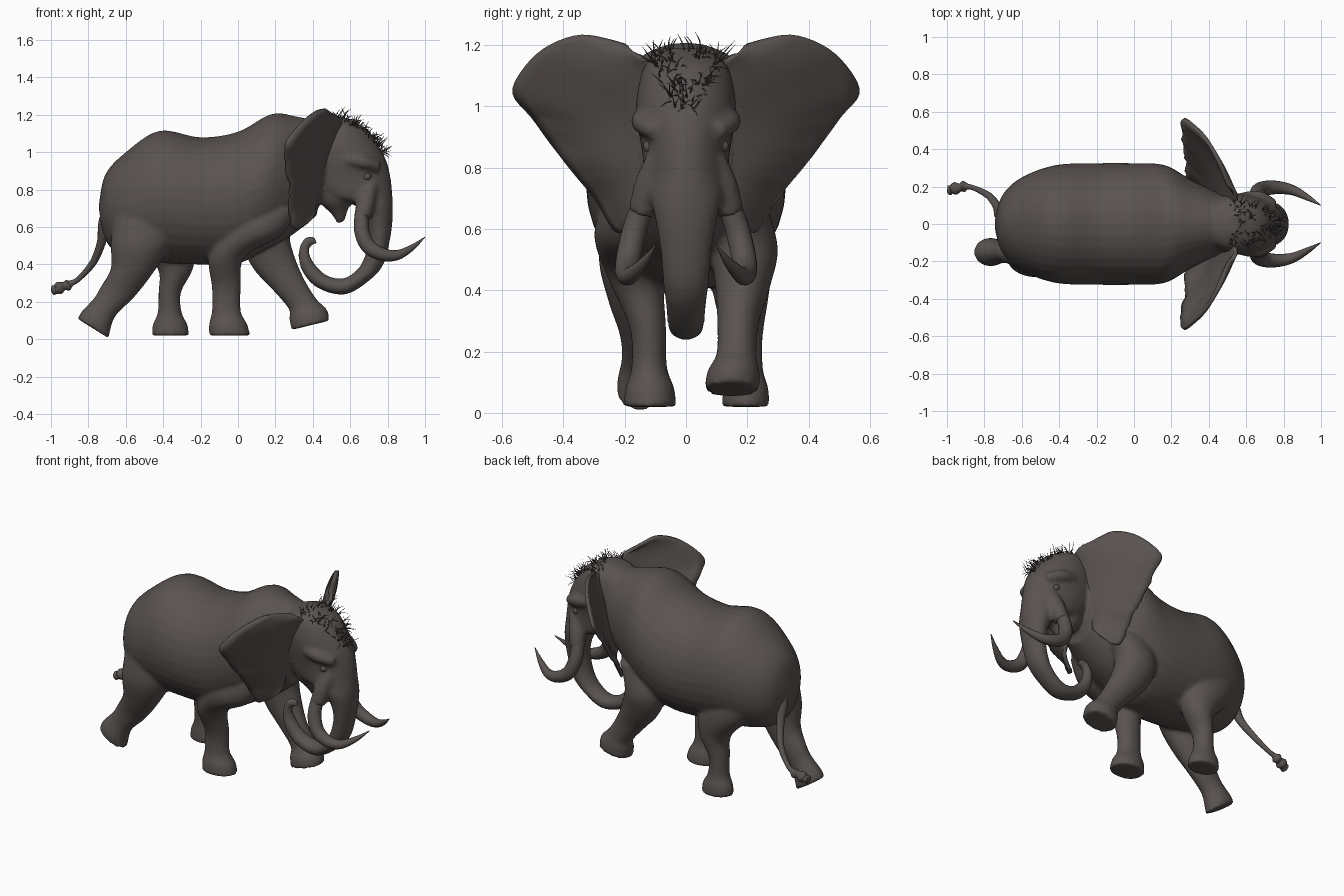
import bpy, bmesh, math, random
from math import sin, cos, pi
from mathutils import Vector
from mathutils.bvhtree import BVHTree

random.seed(4)
if "Cube" in bpy.data.objects:
    bpy.data.objects.remove(bpy.data.objects["Cube"], do_unlink=True)

hide = bpy.data.materials.new("dark_brown_hide")
hide.use_nodes = True
hide.diffuse_color = (0.1, 0.086, 0.08, 1)
hide.node_tree.nodes["Principled BSDF"].inputs["Base Color"].default_value = hide.diffuse_color
hide.node_tree.nodes["Principled BSDF"].inputs["Roughness"].default_value = 0.8


def refine(rows, steps):
    """Catmull-Rom interpolation between rows of numbers."""
    out = []
    for i in range(len(rows) - 1):
        before, start = rows[max(i - 1, 0)], rows[i]
        end, after = rows[i + 1], rows[min(i + 2, len(rows) - 1)]
        for s in range(steps):
            t = s / steps
            out.append([b + t / 2 * (c - a + t * (2*a - 5*b + 4*c - d + t * (3*(b - c) + d - a)))
                        for a, b, c, d in zip(before, start, end, after)])
    return out + [list(rows[-1])]


def skin(bm, rings, sides):
    """Closed loft through rings given as (centre, axis, other axis)."""
    loops = []
    for centre, a, b in rings:
        loops.append([bm.verts.new(centre + a * cos(2*pi*k / sides) + b * sin(2*pi*k / sides))
                      for k in range(sides)])
    for low, high in zip(loops, loops[1:]):
        for k in range(sides):
            n = (k + 1) % sides
            bm.faces.new((low[k], low[n], high[n], high[k]))
    bm.faces.new(loops[0][::-1])
    bm.faces.new(loops[-1])


def profile(bm, rows, sides=32, steps=6):
    """Loft from side-profile edge pairs: x1, z1, x2, z2, y centre, half width."""
    rings = []
    for x1, z1, x2, z2, y, w in refine(rows, steps):
        p, q = Vector((x1, y, z1)), Vector((x2, y, z2))
        rings.append(((p + q) / 2, (q - p) / 2, Vector((0, w, 0))))
    skin(bm, rings, sides)


def tube(bm, rows, sides=16, steps=6):
    """Tapered tube through x, y, z, radius rows."""
    rows = refine(rows, steps)
    points = [Vector(r[:3]) for r in rows]
    rings = []
    for i, p in enumerate(points):
        along = (points[min(i + 1, len(points) - 1)] - points[max(i - 1, 0)]).normalized()
        a = along.cross(Vector((0, 1, 0))).normalized()
        rings.append((p, a * rows[i][3], a.cross(along) * rows[i][3]))
    skin(bm, rings, sides)


def finish(name, bm):
    bmesh.ops.recalc_face_normals(bm, faces=bm.faces[:])
    mesh = bpy.data.meshes.new(name)
    bm.to_mesh(mesh)
    bm.free()
    mesh.materials.append(hide)
    mesh.polygons.foreach_set("use_smooth", [True] * len(mesh.polygons))
    obj = bpy.data.objects.new(name, mesh)
    bpy.context.collection.objects.link(obj)
    return obj


def centred(rows):
    return [r[:4] + (0, r[4]) for r in rows]


# Torso, rump to neck
body = bmesh.new()
profile(body, centred([
    (-.745, .71, -.73, .6, .05), (-.71, .88, -.69, .5, .16), (-.6, 1, -.6, .44, .25),
    (-.42, 1.115, -.42, .41, .315), (-.2, 1.08, -.2, .4, .325), (0, 1.11, 0, .405, .325),
    (.18, 1.205, .15, .48, .315), (.32, 1.19, .28, .55, .24), (.5, 1.15, .42, .66, .16)]))

# Head flowing into the curled trunk
profile(body, centred([
    (.5, 1.19, .56, 1.19, .05), (.4, 1.15, .68, 1.13, .13), (.34, 1.05, .755, 1.03, .16),
    (.34, .95, .795, .95, .16), (.35, .86, .815, .87, .145), (.44, .76, .825, .78, .135),
    (.62, .72, .828, .7, .12), (.68, .64, .825, .62, .1), (.7, .55, .812, .53, .085),
    (.68, .45, .782, .41, .075), (.64, .375, .715, .325, .066), (.56, .325, .575, .24, .058),
    (.47, .345, .425, .275, .05), (.405, .41, .34, .37, .04), (.38, .47, .325, .475, .03),
    (.395, .505, .36, .545, .025), (.425, .505, .41, .55, .02)]))

# Lower jaw
profile(body, centred([
    (.4, .82, .66, .82, .12), (.44, .73, .62, .75, .1),
    (.5, .67, .59, .7, .06), (.53, .62, .57, .63, .025)]))

# Planted front leg
profile(body, [
    (.05, .75, .32, .68, -.17, .09), (-.07, .61, .22, .55, -.185, .115),
    (-.155, .44, .035, .44, -.165, .09), (-.14, .28, .015, .28, -.125, .06),
    (-.14, .15, .015, .15, -.12, .058), (-.155, .08, .05, .08, -.118, .08),
    (-.155, .02, .065, .02, -.118, .086)])
# Raised front leg
profile(body, [
    (.02, .7, .34, .68, .17, .09), (.02, .52, .28, .56, .19, .11), (.08, .38, .3, .45, .185, .09),
    (.18, .27, .355, .32, .17, .068), (.27, .165, .42, .215, .165, .066),
    (.275, .11, .475, .16, .155, .085), (.285, .05, .49, .1, .15, .09)])
# Trailing hind leg
profile(body, [
    (-.66, .72, -.28, .66, -.16, .1), (-.68, .52, -.36, .5, -.175, .11),
    (-.68, .38, -.45, .36, -.165, .09), (-.735, .28, -.55, .23, -.15, .066),
    (-.77, .22, -.65, .13, -.15, .06), (-.835, .15, -.68, .06, -.15, .074),
    (-.858, .11, -.69, .005, -.15, .076)])
# Planted hind leg
profile(body, [
    (-.64, .72, -.28, .66, .16, .1), (-.56, .53, -.23, .52, .175, .11),
    (-.43, .38, -.24, .38, .18, .09), (-.425, .25, -.305, .25, .185, .066),
    (-.43, .14, -.3, .14, .19, .062), (-.455, .08, -.27, .08, .195, .074),
    (-.46, .02, -.262, .02, .195, .077)])

# Brow ridges and tusk sockets
for s in (-1, 1):
    tube(body, [(.55, .13 * s, .97, .03), (.66, .145 * s, .95, .035), (.75, .1 * s, .92, .03)])
    tube(body, [(.71, .09 * s, .83, .04), (.685, .12 * s, .74, .05), (.665, .145 * s, .65, .045)])

# Fuse the body into one skin
body = finish("body", body)
fuse = body.modifiers.new("fuse", "REMESH")
fuse.mode = "VOXEL"
fuse.voxel_size = 0.012
fuse.use_smooth_shade = True
relax = body.modifiers.new("relax", "SMOOTH")
relax.factor = 0.5
relax.iterations = 5

# Ears: fans from a root line on the head to a curved rim
rim = refine([
    (.5, .2, 1.195), (.47, .28, 1.22), (.44, .36, 1.23), (.38, .46, 1.19), (.31, .53, 1.12),
    (.26, .56, 1.045), (.26, .5, .97), (.27, .42, .86), (.28, .36, .785), (.28, .29, .7),
    (.285, .23, .6), (.33, .19, .6)], 4)
for side, s in (("right", -1), ("left", 1)):
    ear, rows, columns = bmesh.new(), [], 10
    for i, edge in enumerate(rim):
        root = Vector((.53, .11, 1.14)).lerp(Vector((.4, .12, .7)), i / (len(rim) - 1))
        ragged = random.uniform(-.008, .008) if i > len(rim) / 2 else 0
        row = []
        for j in range(columns + 1):
            u = j / columns
            p = root.lerp(Vector(edge), u)
            p.x += .03 * sin(pi * u) + ragged * u ** 4
            row.append(ear.verts.new((p.x, p.y * s, p.z)))
        rows.append(row)
    for a, b in zip(rows, rows[1:]):
        for j in range(columns):
            ear.faces.new((a[j], a[j + 1], b[j + 1], b[j]))
    ear = finish(side + "_ear", ear)
    shell = ear.modifiers.new("thickness", "SOLIDIFY")
    shell.thickness = 0.022
    shell.offset = 0

    # Tusk
    tusk = bmesh.new()
    tube(tusk, [(.665, .135 * s, .7, .036), (.66, .17 * s, .59, .04), (.695, .19 * s, .5, .04),
                (.77, .195 * s, .455, .035), (.85, .18 * s, .45, .027),
                (.93, .14 * s, .49, .016), (.998, .1 * s, .545, .002)])
    finish(side + "_tusk", tusk)

    # Eye
    eye = bmesh.new()
    bmesh.ops.create_uvsphere(eye, u_segments=16, v_segments=10, radius=.022)
    bmesh.ops.translate(eye, verts=eye.verts, vec=(.69, .118 * s, .87))
    finish(side + "_eye", eye)

# Tail with a knotted tuft
tail = bmesh.new()
tube(tail, [(-.68, .01, .72, .035), (-.715, .05, .62, .032), (-.73, .09, .52, .024),
            (-.775, .15, .41, .019), (-.85, .19, .325, .014), (-.89, .2, .3, .016),
            (-.91, .2, .29, .03), (-.93, .195, .285, .022), (-.955, .19, .275, .034),
            (-.975, .185, .265, .024), (-.99, .18, .262, .026), (-1, .18, .26, .004)])
finish("tail", tail)

# Sparse bristles on the crown and forehead
bpy.context.view_layer.update()
surface = BVHTree.FromObject(body, bpy.context.evaluated_depsgraph_get())
bristles = bmesh.new()
for _ in range(130):
    angle = random.uniform(.25, 1.5)
    out = Vector((cos(angle), random.uniform(-.5, .5) * sin(angle), sin(angle)))
    hit, normal, _, _ = surface.ray_cast(Vector((.5, 0, .92)) + out * 2, -out)
    if hit:
        sway = Vector([random.uniform(-1, 1) for _ in range(3)])
        lean = normal * .018 + sway * .014
        tips = [hit - normal * .004, hit + lean, hit + lean * 1.6 + sway * .014]
        tube(bristles, [tuple(p) + (r,) for p, r in zip(tips, (.0025, .002, .0005))], 4, 2)
finish("head_bristles", bristles)
